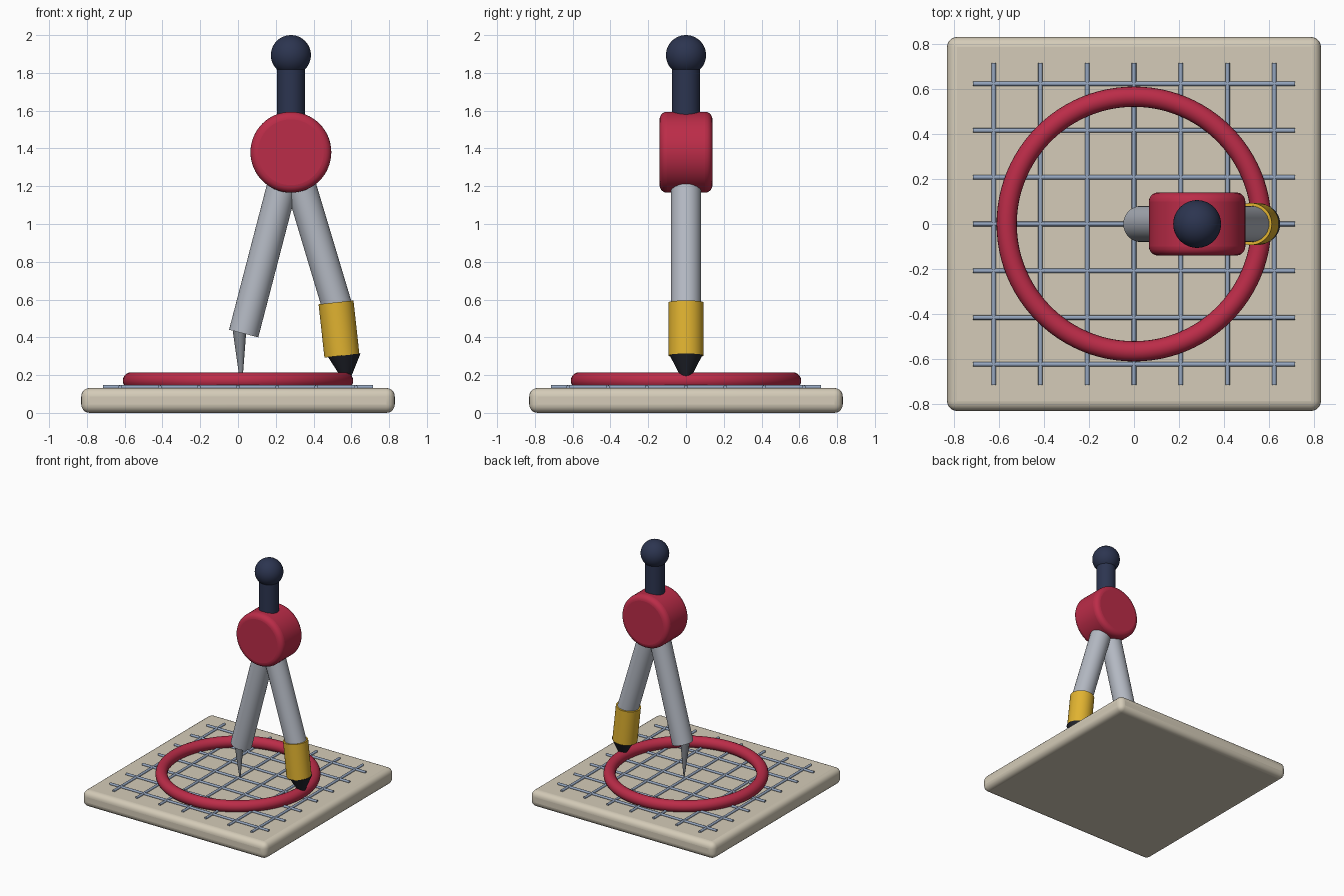
import bpy, math
from mathutils import Vector

if "Cube" in bpy.data.objects:
    bpy.data.objects.remove(bpy.data.objects["Cube"])


def material(name, rgb):
    m = bpy.data.materials.new(name)
    m.diffuse_color = (*rgb, 1)
    m.use_nodes = True
    m.node_tree.nodes["Principled BSDF"].inputs["Base Color"].default_value = m.diffuse_color
    return m


CREAM = material("cream", (0.66, 0.60, 0.48))
BLUE = material("steel_blue", (0.30, 0.38, 0.52))
RED = material("red", (0.50, 0.025, 0.065))
NAVY = material("navy", (0.025, 0.035, 0.08))
BLACK = material("graphite", (0.015, 0.017, 0.025))
GOLD = material("gold", (0.75, 0.45, 0.03))
SILVER = material("silver", (0.46, 0.49, 0.55))
STEEL = material("dark_steel", (0.26, 0.28, 0.31))


def finish(name, mat, bevel=0):
    ob = bpy.context.object
    ob.name = name
    ob.data.materials.append(mat)
    if bevel:
        b = ob.modifiers.new("bevel", 'BEVEL')
        b.width, b.segments, b.limit_method = bevel, 5, 'ANGLE'
    bpy.ops.object.shade_smooth_by_angle(angle=math.radians(35))
    return ob


def rod(name, a, b, r1, r2, mat, verts=48, bevel=0):
    """Cylinder or cone from point a (radius r1) to point b (radius r2)."""
    a, b = Vector(a), Vector(b)
    d = b - a
    bpy.ops.mesh.primitive_cone_add(
        vertices=verts, radius1=r1, radius2=r2, depth=d.length,
        location=(a + b) / 2, rotation=d.to_track_quat('Z', 'Y').to_euler())
    return finish(name, mat, bevel)


# Drawing board
bpy.ops.mesh.primitive_cube_add(size=1, location=(0, 0, 0.066))
bpy.context.object.scale = (1.66, 1.66, 0.132)
bpy.ops.object.transform_apply(location=False, rotation=False, scale=True)
finish("board", CREAM, 0.045)

# Grid lines on the board
for i in range(-3, 4):
    p = i * 0.2075
    rod("grid_line_x", (-0.715, p, 0.137), (0.715, p, 0.137), 0.01, 0.01, BLUE, 12)
    rod("grid_line_y", (p, -0.715, 0.137), (p, 0.715, 0.137), 0.01, 0.01, BLUE, 12)

# Drawn circle
bpy.ops.mesh.primitive_torus_add(major_radius=0.565, minor_radius=0.045,
                                 major_segments=96, minor_segments=20,
                                 location=(0, 0, 0.17))
finish("drawn_circle", RED)

# Hinge, handle and knob
hinge = (0.28, 0, 1.38)
rod("hinge", (0.28, 0.14, 1.38), (0.28, -0.14, 1.38), 0.214, 0.214, RED, 64, 0.04)
rod("handle", (0.28, 0, 1.5), (0.28, 0, 1.86), 0.074, 0.074, NAVY)
bpy.ops.mesh.primitive_uv_sphere_add(segments=48, ring_count=24, radius=0.106,
                                     location=(0.28, 0, 1.894))
finish("knob", NAVY)

# Needle leg
rod("needle_leg", (0.03, 0, 0.42), hinge, 0.08, 0.08, SILVER)
rod("needle", (0.008, 0, 0.435), (0.018, 0, 0.135), 0.036, 0.003, STEEL, 32)

# Pencil leg with collar and lead tip
rod("pencil_leg", (0.535, 0, 0.53), hinge, 0.08, 0.08, SILVER)
rod("pencil_collar", (0.55, 0, 0.303), (0.519, 0, 0.585), 0.093, 0.093, GOLD)
rod("pencil_tip", (0.562, 0, 0.306), (0.577, 0, 0.15), 0.087, 0.006, BLACK)
